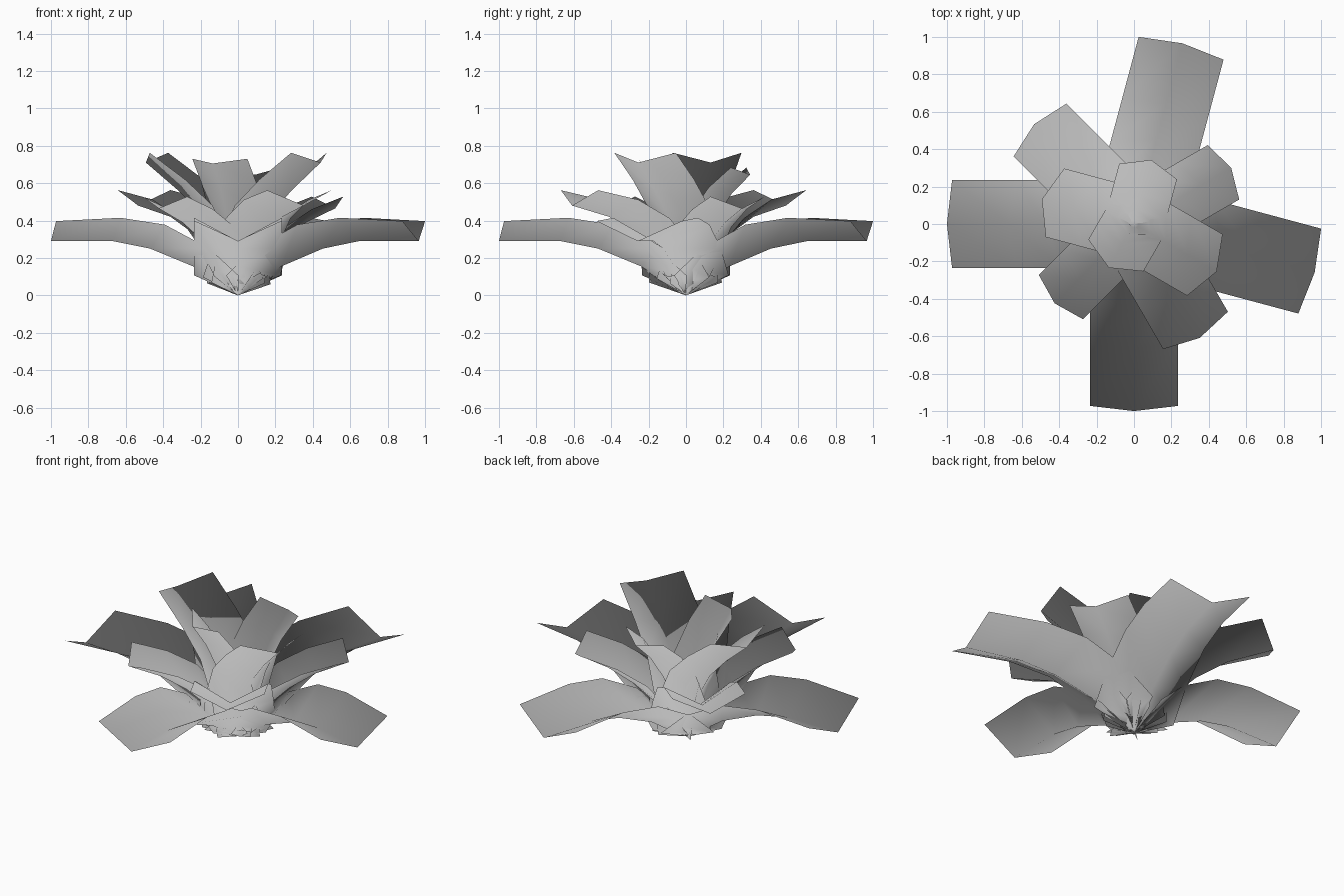
import bpy, math
from mathutils import Vector, Matrix

cube = bpy.data.objects.get("Cube")
if cube:
    bpy.data.objects.remove(cube)

grey = bpy.data.materials.new("leaf_grey")
grey.use_nodes = True
colour = (0.5, 0.5, 0.5, 1)
grey.diffuse_color = colour
grey.node_tree.nodes["Principled BSDF"].inputs["Base Color"].default_value = colour

CUP = (0.42, 0.55, 0.64, 0.56, 0.47)   # edge lift per row, as a share of half width


def leaf(name, angle, half, spine, reach=1.0):
    """A V-shaped blade that fans from the root along (radius, height) points."""
    pts = [Vector((0, 0))] + [Vector((r * reach, z)) for r, z in spine]
    verts, faces = [(0, 0, 0)], [(0, 2, 1), (0, 3, 2)]
    for i in range(1, len(pts)):
        ahead = pts[min(i + 1, len(pts) - 1)]
        t = (ahead - pts[i - 1]).normalized()
        tilt = math.atan2(t.y, t.x) + math.pi / 2 + 0.25
        lift = Vector((math.cos(tilt), math.sin(tilt))) * half * CUP[i - 1]
        c, e = pts[i], pts[i] + lift
        verts += [(e.x, half, e.y), (c.x, 0, c.y), (e.x, -half, e.y)]
        if i > 1:
            b = 3 * i - 2
            faces += [(b - 3, b - 2, b + 1, b), (b - 2, b - 1, b + 2, b + 1)]
    mesh = bpy.data.meshes.new(name)
    mesh.from_pydata(verts, [], faces)
    mesh.transform(Matrix.Rotation(math.radians(angle), 4, 'Z'))
    mesh.materials.append(grey)
    mesh.shade_smooth()
    # Foliage normals: both sides of a blade shade as one round plant
    up = Vector((0, 0, 1))
    mesh.normals_split_custom_set_from_vertices(
        [v.co.normalized() if v.co.length > 0.001 else up for v in mesh.vertices])
    obj = bpy.data.objects.new(name, mesh)
    bpy.context.collection.objects.link(obj)


# Spines, from root to tip
low = [(.07, .04), (.24, .155), (.47, .25), (.67, .29), (1, .29)]
middle_long = [(.05, .06), (.18, .2), (.33, .33), (.5, .42), (.74, .48)]
middle_short = [(.04, .06), (.15, .18), (.28, .3), (.42, .39), (.6, .465)]
high = [(.025, .06), (.1, .27), (.2, .43), (.33, .56), (.51, .71)]
back = [(.02, .06), (.08, .24), (.16, .4), (.25, .54), (.355, .645)]
front = [(.02, .06), (.06, .25), (.12, .42), (.19, .58), (.27, .705)]

# Wide drooping leaves
for a in (75, 180, 270, 345):
    leaf("outer_leaf", a, .235, low)

# Middle ring
for a, reach in ((135, 1.02), (300, .95)):
    leaf("middle_long_leaf", a, .2, middle_long, reach)
for a in (30, 225):
    leaf("middle_short_leaf", a, .168, middle_short)

# Upright heart
for a in (165, 330):
    leaf("upper_leaf", a, .19, high)
leaf("heart_back_leaf", 75, .16, back)
leaf("heart_front_leaf", 240, .17, front)

# Tiny shoots around the root
shoot = [(.03, .01), (.07, .03), (.11, .055), (.15, .08), (.18, .1)]
for a in (60, 165, 262, 330):
    leaf("root_shoot", a, .055, shoot)
